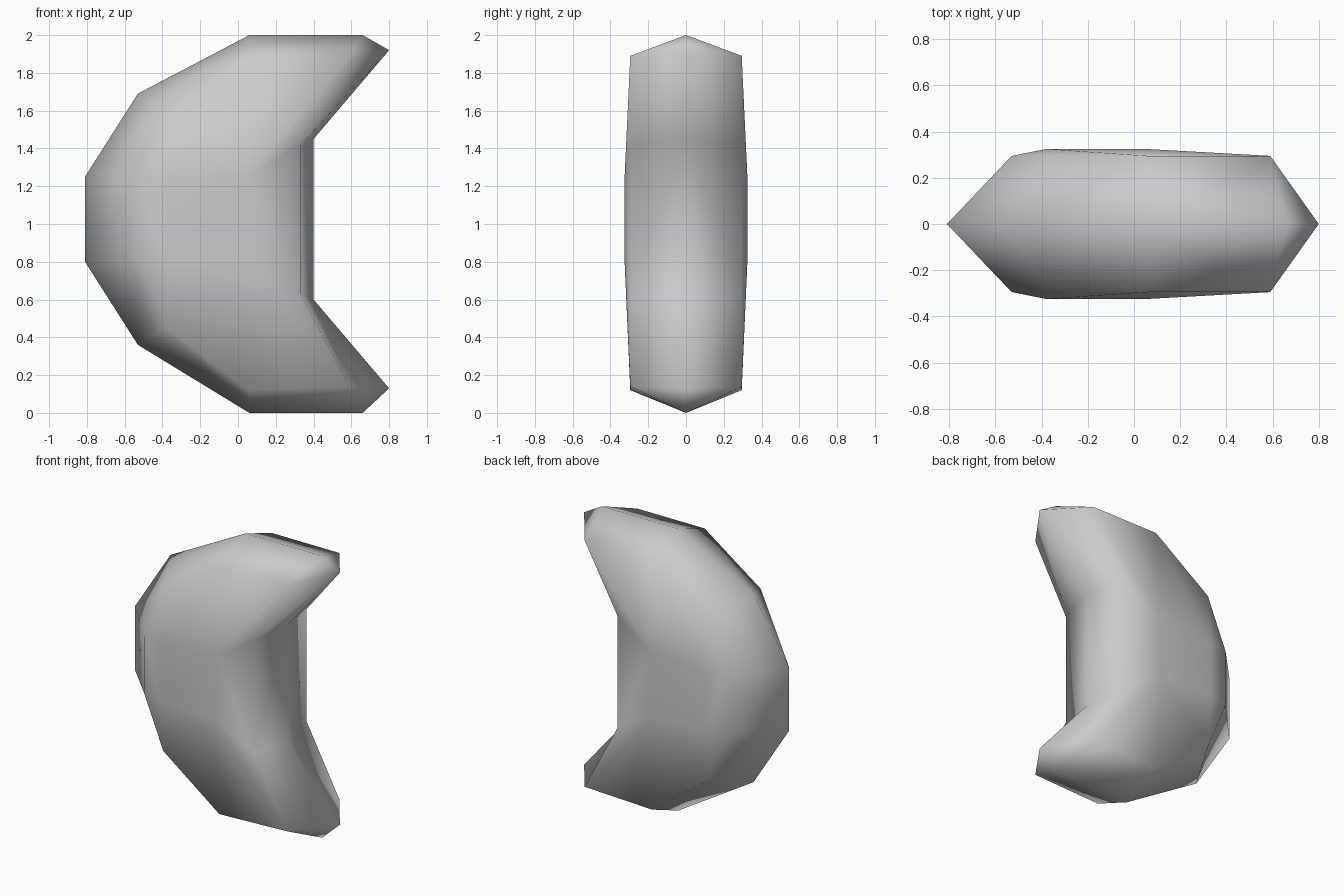
import bpy
import bmesh

cube = bpy.data.objects.get("Cube")
if cube:
    bpy.data.objects.remove(cube, do_unlink=True)

# Grey surface
grey = bpy.data.materials.new("plain_grey")
grey.use_nodes = True
colour = (0.6, 0.6, 0.6, 1)
grey.diffuse_color = colour
grey.node_tree.nodes["Principled BSDF"].inputs["Base Color"].default_value = colour

# Crescent profiles (x, z), clockwise from the lower back of the curve
ridge = [(-.81, .80), (-.81, 1.25), (-.53, 1.69), (.06, 2), (.66, 2), (.80, 1.92),
         (.40, 1.45), (.40, .60), (.80, .13), (.66, 0), (.06, 0), (-.53, .36)]
shoulder = [(-.53, .82), (-.53, 1.22), (-.38, 1.58), (.06, 1.89), (.59, 1.89),
            (.33, 1.42), (.33, .63), (.59, .14), (.06, .12), (-.38, .45)]
crown = [(-.38, .82), (-.38, 1.22), (.05, 1.25), (.05, .80)]

bm = bmesh.new()


def ring(points, y):
    return [bm.verts.new((x, y, z)) for x, z in points]


r = ring(ridge, 0)
s = ring(shoulder, -.295)
c = ring(crown, -.325)

# Bevelled band: both horn tips close on a single shoulder point
match = [0, 1, 2, 3, 4, 4, 5, 6, 7, 7, 8, 9]
for i in range(len(r)):
    j = (i + 1) % len(r)
    a, b = s[match[i]], s[match[j]]
    bm.faces.new([r[i], r[j], a] if a == b else [r[i], r[j], b, a])

# Broad side, rising gently to the crown
bm.faces.new(c)
near = [0, 0, 1, 2, 2, 2, 3, 3, 3, 0]
near[1] = 1
for i in range(len(s)):
    j = (i + 1) % len(s)
    a, b = c[near[i]], c[near[j]]
    bm.faces.new([s[i], s[j], a])
    if a != b:
        bm.faces.new([a, s[j], b])

# Mirror to the back
half = bm.verts[:] + bm.edges[:] + bm.faces[:]
bmesh.ops.mirror(bm, geom=half, axis='Y', merge_dist=.001)
bmesh.ops.remove_doubles(bm, verts=bm.verts[:], dist=.001)
bmesh.ops.recalc_face_normals(bm, faces=bm.faces[:])

mesh = bpy.data.meshes.new("crescent")
bm.to_mesh(mesh)
bm.free()
mesh.materials.append(grey)
for face in mesh.polygons:
    face.use_smooth = True
crescent = bpy.data.objects.new("crescent", mesh)
bpy.context.collection.objects.link(crescent)
